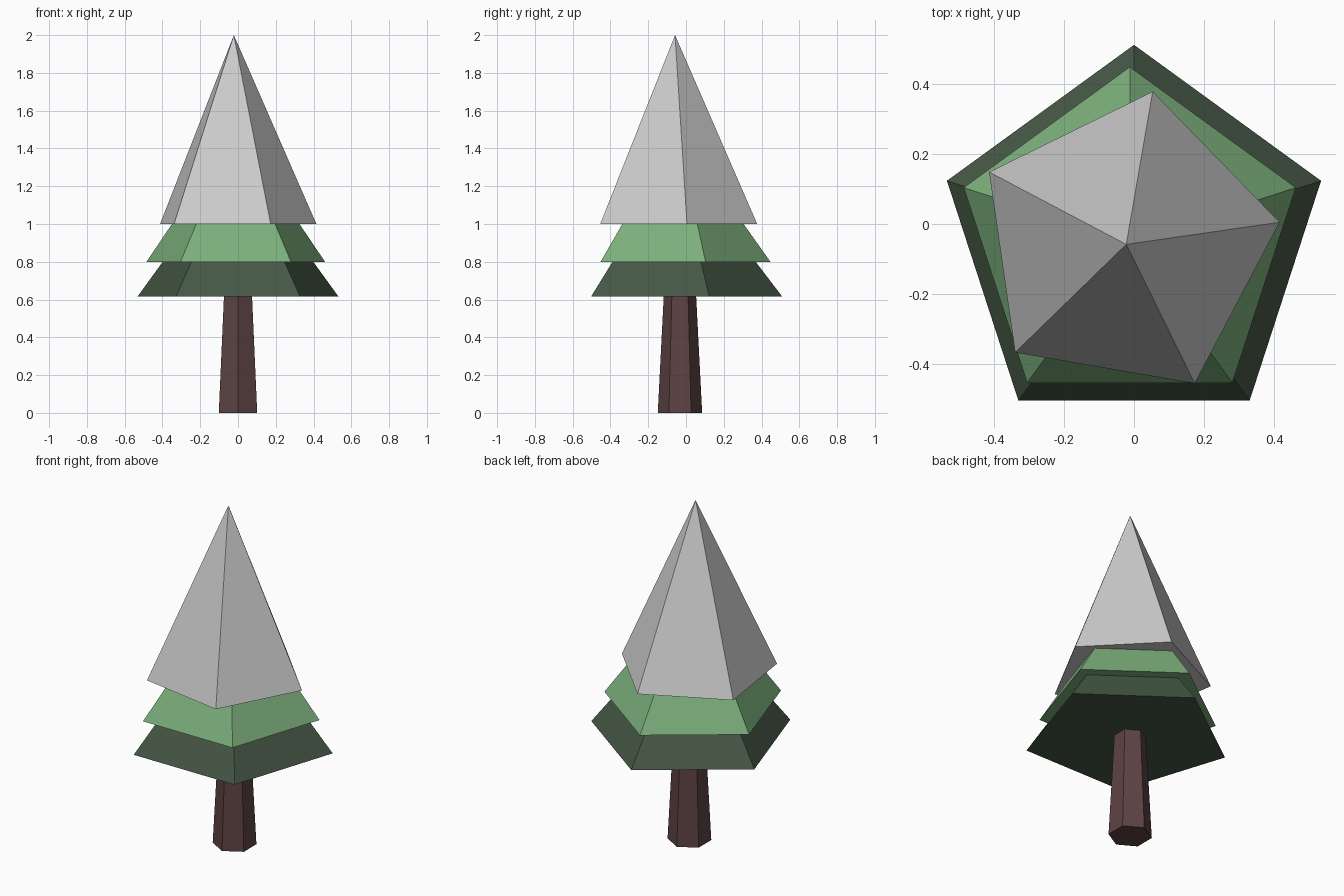
import bpy
from math import radians

if "Cube" in bpy.data.objects:
    bpy.data.objects.remove(bpy.data.objects["Cube"])


def paint(obj, name, rgb):
    mat = bpy.data.materials.new(name)
    mat.diffuse_color = (*rgb, 1)
    mat.use_nodes = True
    mat.node_tree.nodes["Principled BSDF"].inputs["Base Color"].default_value = mat.diffuse_color
    obj.data.materials.append(mat)


def cone(name, sides, centre, r_low, r_top, z_low, z_top, first_angle):
    # the primitive's first corner points along +y, so turn it to the wanted angle
    bpy.ops.mesh.primitive_cone_add(
        vertices=sides, radius1=r_low, radius2=r_top, depth=z_top - z_low,
        location=(centre[0], centre[1], (z_low + z_top) / 2))
    obj = bpy.context.object
    obj.name = name
    corner = obj.data.vertices[0].co
    from math import atan2
    turn = radians(first_angle) - atan2(corner.y, corner.x)
    obj.rotation_euler.z = turn
    return obj


# Hexagonal tapered trunk
trunk = cone("trunk", 6, (0, -0.032), 0.1175, 0.0785, 0.0, 0.76, 90)
paint(trunk, "bark", (0.11, 0.055, 0.055))

# Two lower foliage tiers, five sided
lower = cone("lower_foliage", 5, (0, -0.05), 0.56, 0, 0.615, 1.35, 90)
paint(lower, "dark_green", (0.06, 0.095, 0.06))

middle = cone("middle_foliage", 5, (-0.012, -0.05), 0.497, 0, 0.8, 1.5, 90)
paint(middle, "green", (0.2, 0.43, 0.2))

# Uncoloured snowy top, slightly turned
cone("snowy_top", 5, (-0.022, -0.058), 0.4415, 0, 1.0, 2.0, 8.2)
